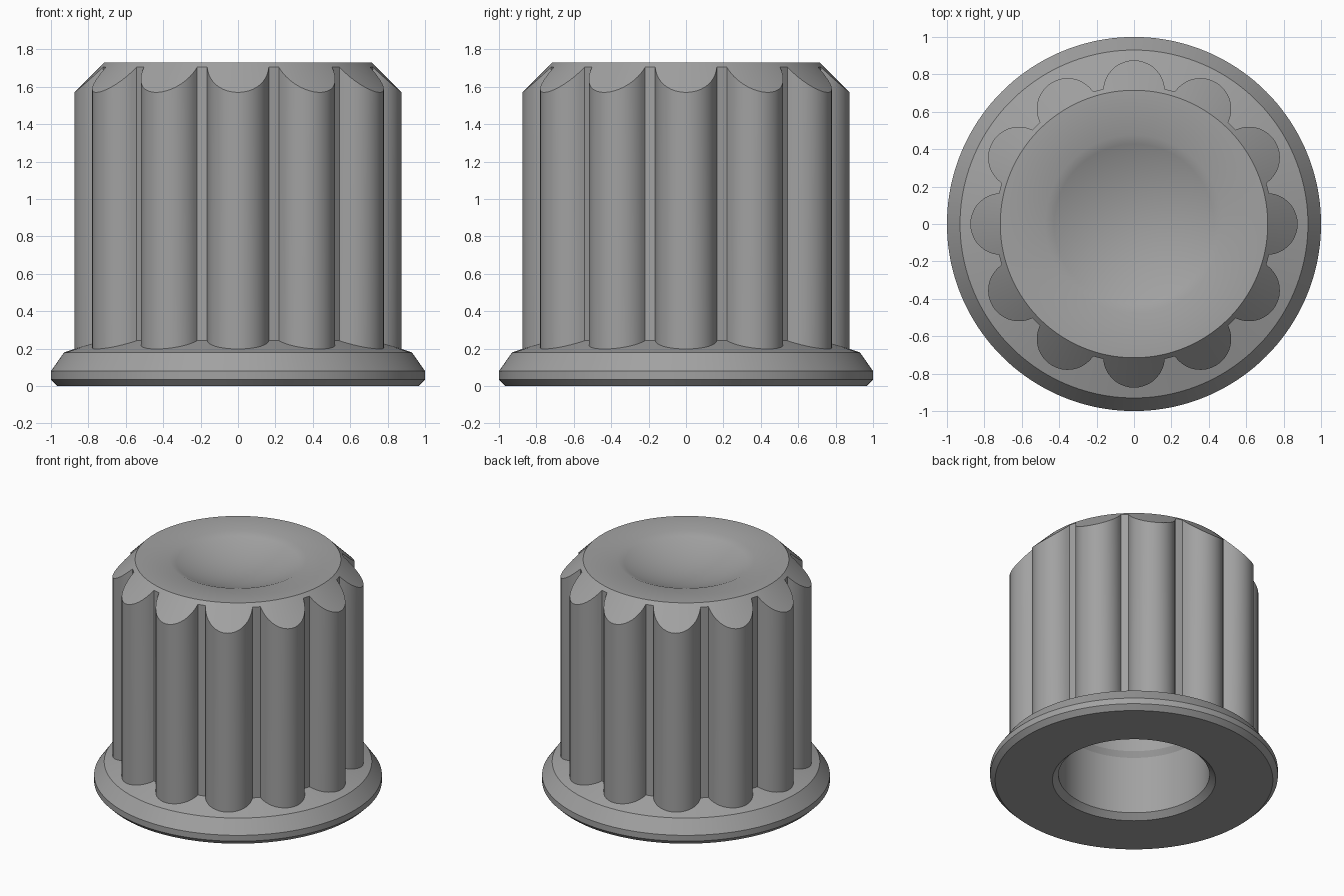
import bpy, bmesh, math

if "Cube" in bpy.data.objects:
    bpy.data.objects.remove(bpy.data.objects["Cube"])

LOBES, CORE_R, LOBE_R, LOBE_C = 12, 0.74, 0.165, 0.71
TOP_R, TOP_Z = 0.715, 1.73
DISH_R, DISH_DEPTH = 0.475, 0.11

steel = bpy.data.materials.new("steel grey")
steel.diffuse_color = (0.36, 0.36, 0.36, 1)
steel.use_nodes = True
steel.node_tree.nodes["Principled BSDF"].inputs["Base Color"].default_value = steel.diffuse_color

# Outline of the gripping section: lobes joined by strips of the core cylinder
edge = math.acos((CORE_R**2 - LOBE_C**2 - LOBE_R**2) / (2 * LOBE_C * LOBE_R))
outline = []
for i in range(LOBES):
    mid = i * math.tau / LOBES
    for k in range(19):
        t = edge * (k / 9 - 1)
        x, y = LOBE_C + LOBE_R * math.cos(t), LOBE_R * math.sin(t)
        outline.append((mid + math.atan2(y, x), math.hypot(x, y)))
    outline.append((mid + math.pi / LOBES, CORE_R))


def profile(r):
    """Section through the nut at an angle where the grip has radius r."""
    pts = [(0.50, 1.42), (0.50, 0.52), (0.525, 0.48), (0.525, 0.04), (0.567, 0)]   # blind bore
    pts += [(0.965, 0), (1.0, 0.035), (1.0, 0.08), (0.93, 0.18)]                   # flange
    pts += [(r, 0.18 + (0.93 - r) * 0.33)]                                         # grip foot
    pts += [(r, TOP_Z - (r - TOP_R)), (TOP_R, TOP_Z)]                              # top chamfer
    for k in range(10):                                                            # dished top
        d = DISH_R * (1 - k / 10)
        pts.append((d, TOP_Z - DISH_DEPTH * (1 - (d / DISH_R)**2)))
    return pts


# Sweep the section around the axis
bm = bmesh.new()
columns = [[bm.verts.new((p * math.cos(a), p * math.sin(a), z)) for p, z in profile(r)]
           for a, r in outline]
bore_end = bm.verts.new((0, 0, 1.5))
dish_end = bm.verts.new((0, 0, TOP_Z - DISH_DEPTH))
for i, a in enumerate(columns):
    b = columns[(i + 1) % len(columns)]
    for j in range(len(a) - 1):
        bm.faces.new((a[j], b[j], b[j + 1], a[j + 1]))
    bm.faces.new((b[0], a[0], bore_end))
    bm.faces.new((a[-1], b[-1], dish_end))
bmesh.ops.recalc_face_normals(bm, faces=bm.faces)

mesh = bpy.data.meshes.new("flange_nut")
bm.to_mesh(mesh)
bm.free()
mesh.materials.append(steel)
nut = bpy.data.objects.new("flange_nut", mesh)
bpy.context.collection.objects.link(nut)
bpy.context.view_layer.objects.active = nut
nut.select_set(True)
bpy.ops.object.shade_smooth_by_angle(angle=math.radians(30))
